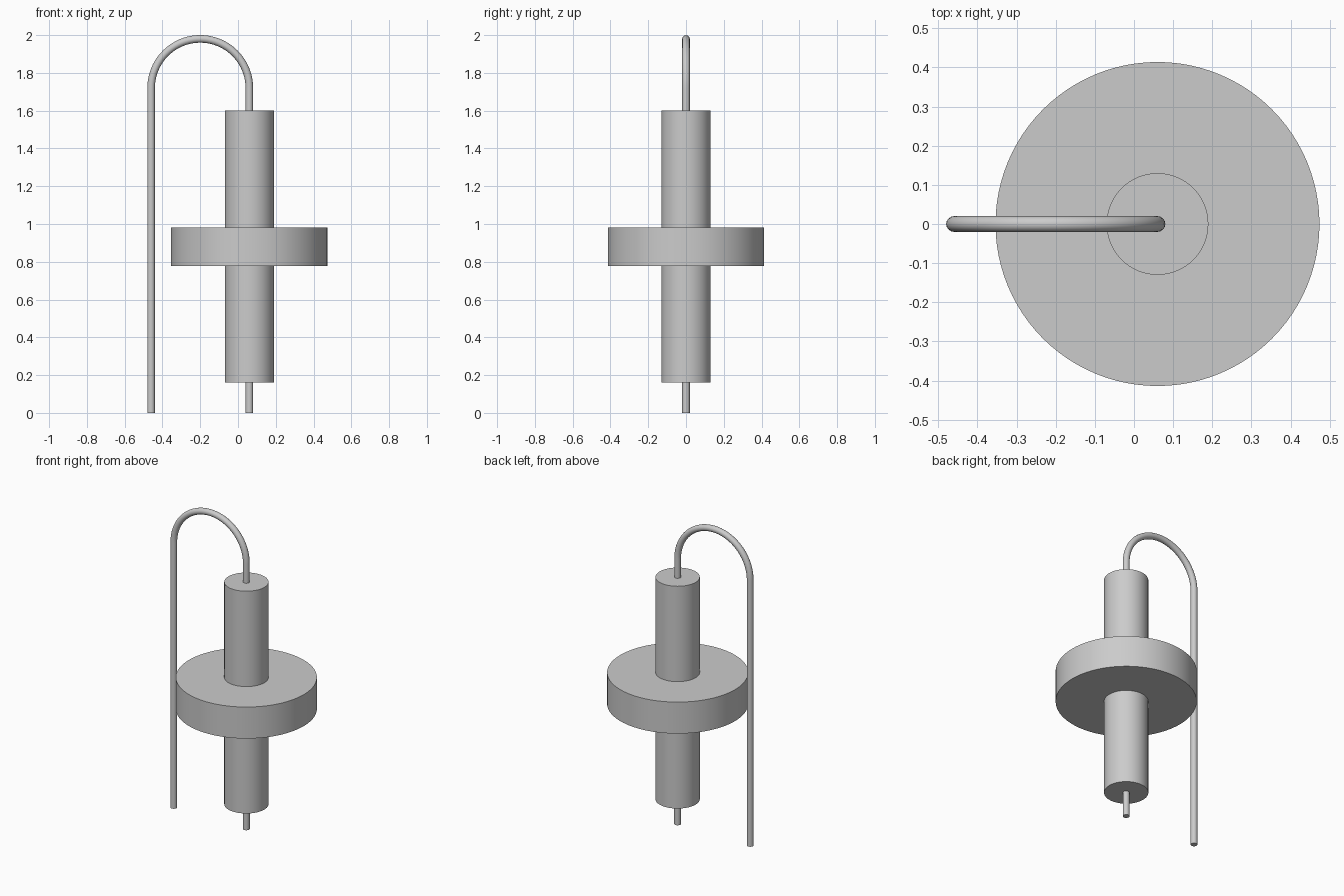
import bpy
import math

cube = bpy.data.objects.get("Cube")
if cube:
    bpy.data.objects.remove(cube, do_unlink=True)

AXIS_X = 0.06       # shared axis of body, disc and right wire leg
WIRE_X = -0.46      # long free wire leg
WIRE_R = 0.02

grey = bpy.data.materials.new("light_grey")
grey.use_nodes = True
color = (0.6, 0.6, 0.6, 1.0)
grey.diffuse_color = color
grey.node_tree.nodes["Principled BSDF"].inputs["Base Color"].default_value = color


def finish(obj, name):
    obj.name = name
    obj.data.materials.clear()
    obj.data.materials.append(grey)
    bpy.ops.object.shade_smooth_by_angle(angle=math.radians(35))


def cylinder(name, radius, z0, z1, sides=64):
    bpy.ops.mesh.primitive_cylinder_add(
        vertices=sides, radius=radius, depth=z1 - z0,
        location=(AXIS_X, 0, (z0 + z1) / 2))
    finish(bpy.context.object, name)


# Body, collar disc and the short pin below
cylinder("body", 0.13, 0.16, 1.60)
cylinder("disc", 0.414, 0.778, 0.982, 96)
cylinder("bottom_pin", WIRE_R, 0.0, 0.17, 32)

# Hooked wire: up from the body, over a half circle, down to the ground
arc_r = (AXIS_X - WIRE_X) / 2
mid_x = (AXIS_X + WIRE_X) / 2
arc_z = 2.0 - WIRE_R - arc_r
steps = 40
path = [(AXIS_X, 1.59)]
path += [(mid_x + arc_r * math.cos(math.pi * i / steps),
          arc_z + arc_r * math.sin(math.pi * i / steps)) for i in range(steps + 1)]
path.append((WIRE_X, 0.0))

curve = bpy.data.curves.new("hooked_wire", "CURVE")
curve.dimensions = "3D"
curve.bevel_depth = WIRE_R
curve.bevel_resolution = 6
curve.use_fill_caps = True
spline = curve.splines.new("POLY")
spline.points.add(len(path) - 1)
for point, (x, z) in zip(spline.points, path):
    point.co = (x, 0, z, 1)
wire = bpy.data.objects.new("hooked_wire", curve)
bpy.context.collection.objects.link(wire)
bpy.ops.object.select_all(action="DESELECT")
wire.select_set(True)
bpy.context.view_layer.objects.active = wire
bpy.ops.object.convert(target="MESH")
finish(bpy.context.object, "hooked_wire")
